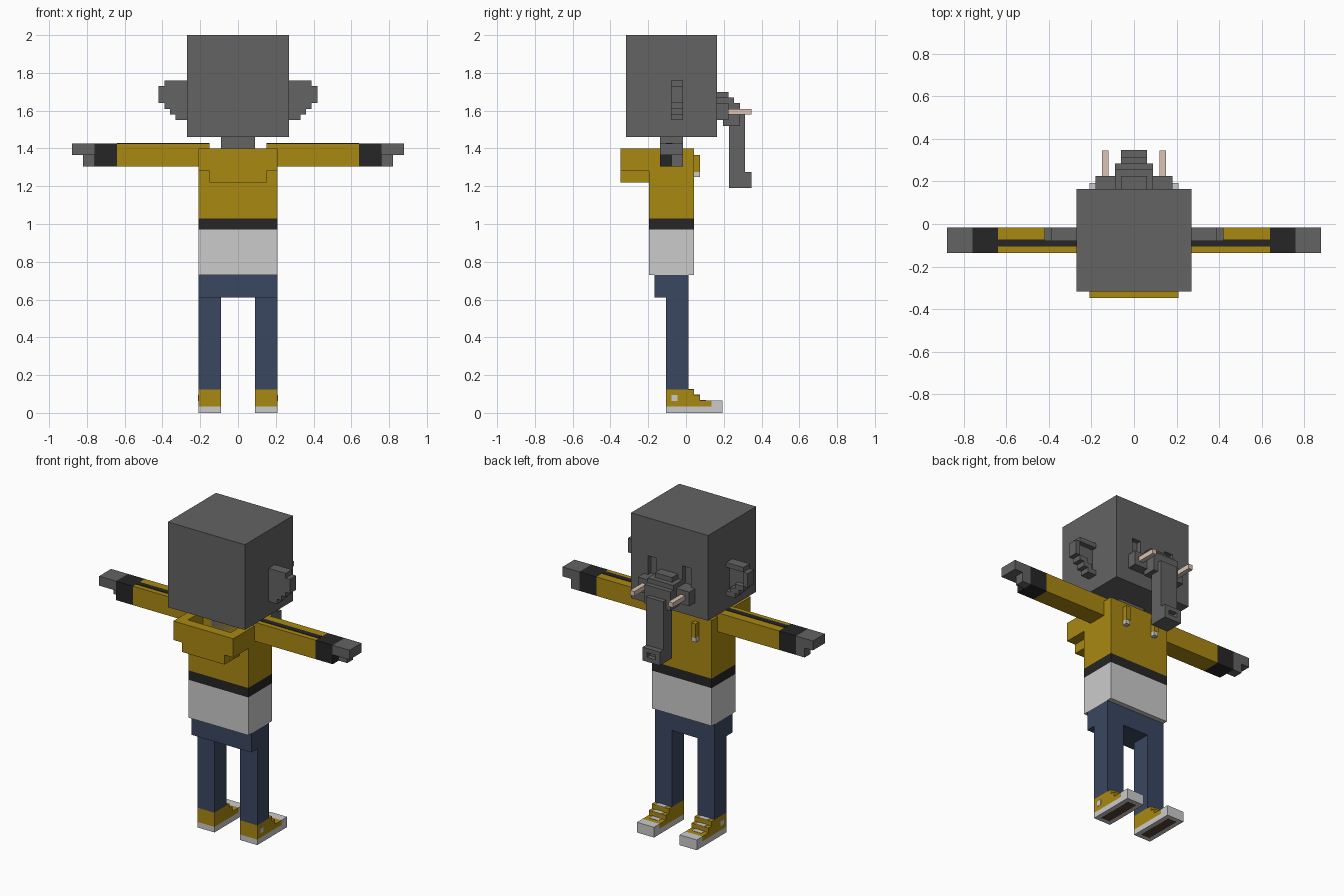
import bpy, bmesh

if "Cube" in bpy.data.objects:
    bpy.data.objects.remove(bpy.data.objects["Cube"])


def material(name, rgb):
    m = bpy.data.materials.new(name)
    m.diffuse_color = (*rgb, 1.0)
    m.use_nodes = True
    m.node_tree.nodes["Principled BSDF"].inputs["Base Color"].default_value = m.diffuse_color
    return m


GREY = material("skin grey", (0.125, 0.125, 0.125))
GOLD = material("mustard", (0.40, 0.25, 0.006))
BLACK = material("black", (0.019, 0.019, 0.019))
WHITE = material("off white", (0.60, 0.60, 0.60))
NAVY = material("denim navy", (0.042, 0.063, 0.12))
IVORY = material("ivory", (0.70, 0.55, 0.46))
BROWN = material("sole brown", (0.10, 0.055, 0.035))


def add_box(bm, x0, x1, y0, y1, z0, z1):
    verts = bmesh.ops.create_cube(bm, size=1)["verts"]
    for v in verts:
        v.co = (x1 if v.co.x > 0 else x0,
                y1 if v.co.y > 0 else y0,
                z1 if v.co.z > 0 else z0)


def part(name, mat, *boxes, both=False):
    """One object made of blocks; both=True repeats them across x = 0."""
    bm = bmesh.new()
    for b in boxes:
        add_box(bm, *b)
        if both:
            add_box(bm, -b[1], -b[0], *b[2:])
    mesh = bpy.data.meshes.new(name)
    bm.to_mesh(mesh)
    bm.free()
    mesh.materials.append(mat)
    ob = bpy.data.objects.new(name, mesh)
    bpy.context.collection.objects.link(ob)
    return ob


def carve(ob, *boxes, both=False):
    """Cut block-shaped recesses out of an object."""
    cutter = part("cutter", ob.data.materials[0], *boxes, both=both)
    cutter.hide_render = True
    mod = ob.modifiers.new("recess", "BOOLEAN")
    mod.operation, mod.solver, mod.object = "DIFFERENCE", "EXACT", cutter
    bpy.context.view_layer.objects.active = ob
    bpy.ops.object.modifier_apply(modifier=mod.name)
    bpy.data.objects.remove(cutter)


# Head with sunken eyes, and neck
head = part("head", GREY, (-.27, .27, -.317, .165, 1.46, 2.0))
carve(head, (.09, .15, .135, .20, 1.64, 1.76), both=True)
part("neck", GREY, (-.09, .09, -.137, -.017, 1.28, 1.46))

# Ears: stepped back plate with a raised rim in front
steps = ((.39, 1.73, 1.76), (.42, 1.64, 1.73), (.39, 1.61, 1.64),
         (.36, 1.58, 1.61), (.33, 1.55, 1.58))
part("ear_plates", GREY,
     *[(.27, x, -.08, -.05, z0, z1) for x, z0, z1 in steps], both=True)
part("ear_rims", GREY,
     (.27, .39, -.05, -.017, 1.73, 1.76),
     *[(x - (.03 if i < 2 else .06), x, -.05, -.017, z0, z1)
       for i, (x, z0, z1) in enumerate(steps) if i], both=True)

# Trunk: stepped root, hanging tube and upturned tip with a nostril
part("trunk_root", GREY,
     (-.06, .06, .165, .225, 1.64, 1.70),
     (-.09, .09, .165, .255, 1.64, 1.67),
     (-.09, .09, .195, .285, 1.52, 1.64))
part("cheeks", GREY, (.05, .18, .165, .225, 1.55, 1.64), both=True)
part("trunk_tube", GREY, (-.06, .06, .227, .313, 1.275, 1.58))
tip = part("trunk_tip", GREY,
           (-.06, .06, .227, .348, 1.19, 1.275))
carve(tip, (-.03, .03, .318, .40, 1.218, 1.248))
part("tusks", IVORY, (.12, .15, .225, .346, 1.58, 1.61), both=True)

# Hoodie body and hood, with a hollow behind the neck
hollow = (-.15, .15, -.287, -.137, 1.28, 1.5)
torso = part("hoodie_body", GOLD, (-.21, .21, -.197, .043, 1.03, 1.40))
carve(torso, hollow)
hood = part("hood", GOLD, (-.21, .21, -.348, -.197, 1.28, 1.40))
carve(hood, (-.15, .15, -.287, -.1, 1.285, 1.5))
part("hood_bottom", GOLD, (-.15, .15, -.348, -.197, 1.22, 1.28))
part("hoodie_hem", BLACK, (-.21, .21, -.197, .043, .97, 1.03))
part("drawstrings", GOLD, (.09, .12, .043, .075, 1.275, 1.365), both=True)
part("drawstring_tips", WHITE, (.09, .12, .043, .073, 1.248, 1.275), both=True)

# Arms
part("sleeves", GOLD, (.15, .64, -.137, -.017, 1.305, 1.425), both=True)
part("sleeve_stripes", BLACK, (.15, .64, -.106, -.072, 1.422, 1.428), both=True)
part("cuffs", BLACK, (.64, .76, -.137, -.017, 1.305, 1.425), both=True)
part("hands", GREY, (.76, .878, -.137, -.017, 1.365, 1.425), both=True)
part("thumbs", GREY, (.76, .82, -.077, -.017, 1.305, 1.365), both=True)

# Shirt and trousers
part("shirt", WHITE, (-.21, .21, -.197, .043, .73, .97))
part("hips", NAVY, (-.21, .21, -.167, .012, .61, .73))
part("legs", NAVY, (.09, .21, -.107, .012, .125, .61), both=True)

# Shoes: stepped uppers, white soles and toes, laces, side patch, tread
part("shoe_uppers", GOLD,
     (.09, .21, -.107, .043, .035, .125),
     (.09, .21, .043, .073, .035, .095),
     (.09, .21, .073, .135, .035, .065), both=True)
part("shoe_soles", WHITE, (.09, .21, -.107, .192, 0, .035), both=True)
part("shoe_toes", WHITE, (.09, .21, .135, .192, .035, .065), both=True)
part("laces", WHITE,
     *[(.12, .18, y0, y1, z, z + .004) for y0, y1, z in
       ((.013, .043, .123), (.043, .073, .093), (.073, .105, .063))], both=True)
part("shoe_patches", WHITE, (.206, .212, -.077, -.045, .063, .095), both=True)
part("shoe_treads", BROWN, (.12, .18, -.077, .162, -.001, .004), both=True)
